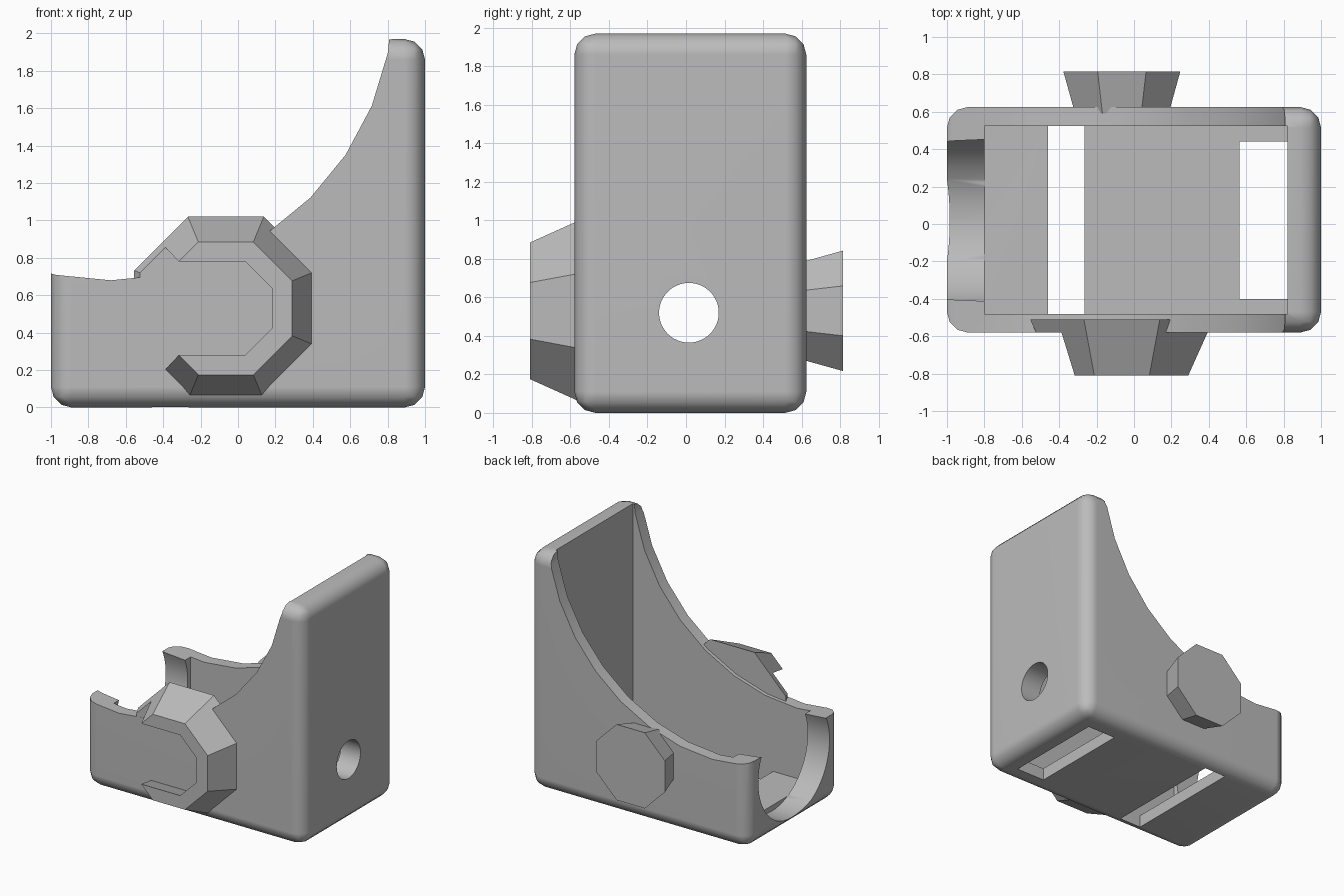
import bpy, bmesh, math
from mathutils import Matrix, Vector

if "Cube" in bpy.data.objects:
    bpy.data.objects.remove(bpy.data.objects["Cube"], do_unlink=True)

grey = bpy.data.materials.new("plain_grey")
grey.use_nodes = True
COLOUR = (0.5, 0.5, 0.5, 1)
grey.diffuse_color = COLOUR
grey.node_tree.nodes["Principled BSDF"].inputs["Base Color"].default_value = COLOUR


def make_object(name, bm):
    bmesh.ops.recalc_face_normals(bm, faces=bm.faces[:])
    mesh = bpy.data.meshes.new(name)
    bm.to_mesh(mesh)
    bm.free()
    mesh.materials.append(grey)
    obj = bpy.data.objects.new(name, mesh)
    bpy.context.collection.objects.link(obj)
    return obj


def box(name, low, high, radius=0):
    low, high = Vector(low), Vector(high)
    bm = bmesh.new()
    matrix = Matrix.Translation((low + high) / 2) @ Matrix.Diagonal((*(high - low), 1))
    bmesh.ops.create_cube(bm, size=1, matrix=matrix)
    if radius:
        bmesh.ops.bevel(bm, geom=bm.edges[:], offset=radius, segments=3,
                        profile=0.5, affect='EDGES')
    return make_object(name, bm)


def cylinder(name, centre, radius, length, axis, sides):
    bm = bmesh.new()
    turn = Matrix.Rotation(math.pi / 2, 4, axis)
    bmesh.ops.create_cone(bm, cap_ends=True, segments=sides, radius1=radius,
                          radius2=radius, depth=length,
                          matrix=Matrix.Translation(centre) @ turn)
    return make_object(name, bm)


def octagon_block(name, ends, open_left=False):
    """Tapered octagon along y; ends holds (y, apothem) pairs."""
    cx, cz = -0.065, 0.53
    bm = bmesh.new()
    rings = []
    for y, apothem in ends:
        reach = apothem / math.cos(math.pi / 8)
        ring = []
        for i in range(8):
            a = math.pi / 8 + i * math.pi / 4
            x, z = reach * math.cos(a), reach * math.sin(a)
            if open_left and x < 0:
                x, z = -1, math.copysign(apothem, z)
                if i in (3, 4):
                    continue
            ring.append(bm.verts.new((cx + x, y, cz + z)))
        rings.append(ring)
        bm.faces.new(ring)
    n = len(rings[0])
    for i in range(n):
        j = (i + 1) % n
        bm.faces.new((rings[0][i], rings[0][j], rings[1][j], rings[1][i]))
    return make_object(name, bm)


def select_only(obj):
    bpy.ops.object.select_all(action='DESELECT')
    obj.select_set(True)
    bpy.context.view_layer.objects.active = obj


def cut(target, cutter):
    mod = target.modifiers.new("cut", 'BOOLEAN')
    mod.operation = 'DIFFERENCE'
    mod.solver = 'EXACT'
    mod.object = cutter
    select_only(target)
    bpy.ops.object.modifier_apply(modifier=mod.name)
    bpy.data.objects.remove(cutter, do_unlink=True)


# Rounded housing, hollowed out and opened by the large curved sweep
housing = box("housing", (-1, -0.58, 0), (1, 0.625, 1.97), 0.11)
cut(housing, box("cavity", (-0.8, -0.48, 0.1), (0.82, 0.525, 2.2)))
cut(housing, cylinder("sweep", (-0.68, 0, 2.19), 1.51, 3, 'X', 32))

# Round openings in the end walls
cut(housing, cylinder("end_opening", (-1, 0.02, 0.52), 0.465, 0.4, 'Y', 64))
cut(housing, cylinder("panel_hole", (0.9, 0.015, 0.52), 0.155, 0.5, 'Y', 48))

# Floor slots
cut(housing, box("narrow_slot", (-0.46, -0.48, -0.1), (-0.265, 0.525, 0.2)))
cut(housing, box("wide_slot", (0.565, -0.4, -0.1), (0.82, 0.44, 0.2)))

select_only(housing)
bpy.ops.object.shade_smooth_by_angle(angle=math.radians(35))
weighted = housing.modifiers.new("even_normals", 'WEIGHTED_NORMAL')
weighted.keep_sharp = True

# Front dovetail socket, open on one side
socket = octagon_block("dovetail_socket", [(-0.51, 0.49), (-0.81, 0.355)])
cut(socket, octagon_block("socket_recess", [(-0.579, 0.326), (-0.83, 0.2435)], True))

# Matching dovetail plug on the back
octagon_block("dovetail_plug", [(0.59, 0.25), (0.815, 0.3125)])
